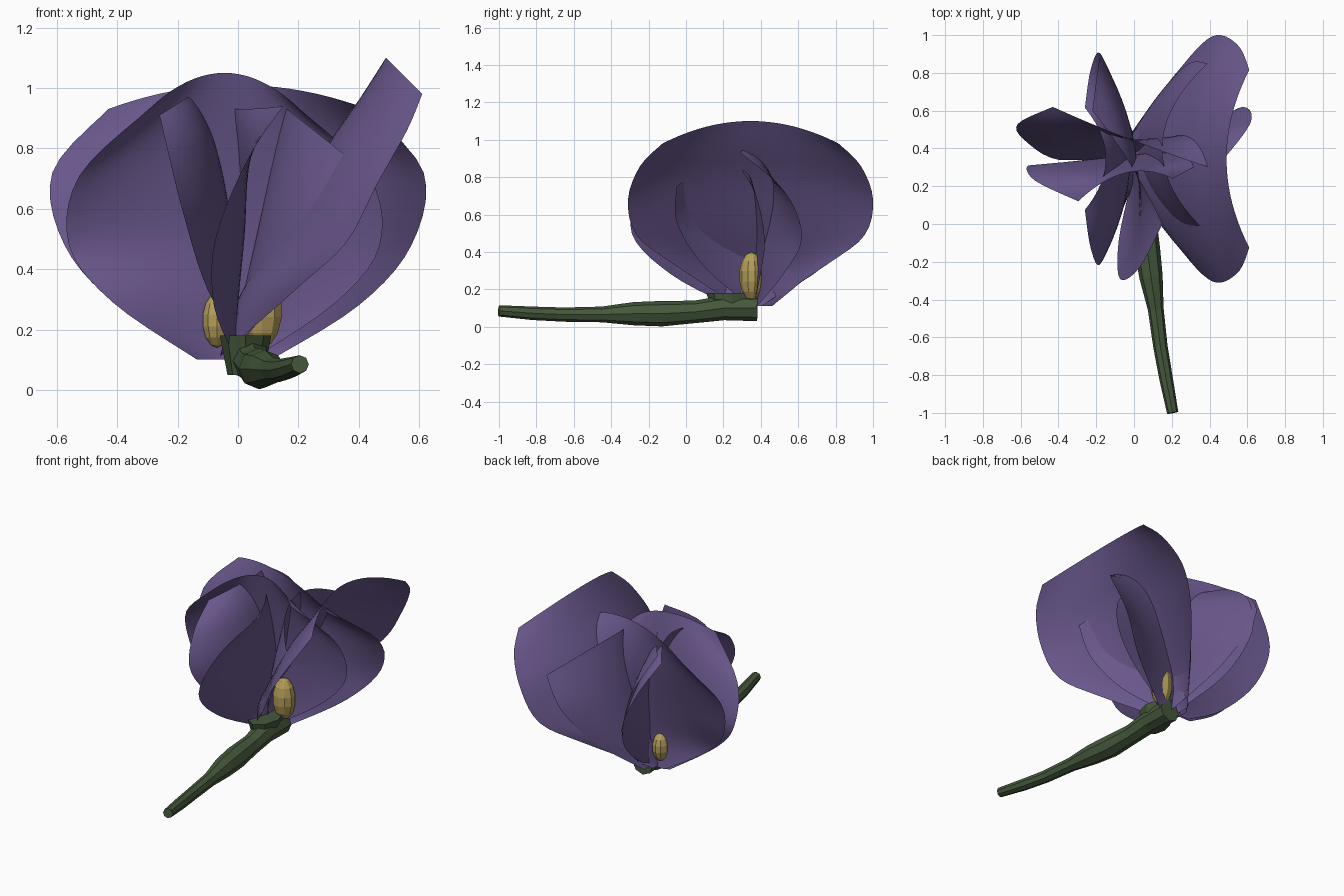
import bpy, bmesh, math
from mathutils import Vector


def material(name, rgb):
    m = bpy.data.materials.new(name)
    m.diffuse_color = (*rgb, 1)
    return m


PURPLE = material("petal_purple", (0.14, 0.095, 0.26))
YELLOW = material("stamen_yellow", (0.46, 0.34, 0.10))
GREEN = material("stem_green", (0.06, 0.10, 0.045))


def spline(rows, s):
    # Catmull-Rom interpolation through the profile rows, s in 0..1
    n = len(rows) - 1
    i = min(int(s * n), n - 1)
    f = s * n - i
    p = [rows[min(max(i + k, 0), n)] for k in (-1, 0, 1, 2)]
    return [0.5 * (2 * b + (c - a) * f + (2 * a - 5 * b + 4 * c - d) * f * f
                   + (3 * b - a - 3 * c + d) * f ** 3) for a, b, c, d in zip(*p)]


def petal(name, origin, angle, rows, nu=20, nv=20):
    # rows: centre outward, centre z, edge outward, edge z, half width, twist
    rows = [tuple(r) + (0,) * (6 - len(r)) for r in rows]
    out = Vector((math.cos(angle), math.sin(angle), 0))
    side = Vector((-out.y, out.x, 0))
    bm = bmesh.new()
    grid = []
    for i in range(nv + 1):
        oc, zc, oe, ze, w, k = spline(rows, i / nv)
        line = []
        for j in range(nu + 1):
            t = 2 * j / nu - 1
            p = Vector((*origin, 0)) + out * (oc + (oe - oc) * t * t + k * t) + side * (w * t)
            p.z = zc + (ze - zc) * t * t
            line.append(bm.verts.new(p))
        grid.append(line)
    for a, b in zip(grid, grid[1:]):
        for j in range(nu):
            bm.faces.new((a[j], a[j + 1], b[j + 1], b[j]))
    for f in bm.faces:
        f.smooth = True
    me = bpy.data.meshes.new(name)
    bm.to_mesh(me)
    bm.free()
    me.materials.append(PURPLE)
    bpy.context.collection.objects.link(bpy.data.objects.new(name, me))


# Large saddle-shaped petals, leaning to the right
petal("right_outer_petal", (0, 0.345), 0, [
    (-0.06, 0.11, -0.06, 0.11, 0.07), (0.0, 0.30, 0.20, 0.34, 0.42),
    (0.13, 0.52, 0.36, 0.49, 0.61), (0.29, 0.80, 0.46, 0.68, 0.655),
    (0.40, 0.96, 0.56, 0.86, 0.59), (0.49, 1.10, 0.61, 0.98, 0.47)])
petal("right_inner_petal", (0, 0.40), 0, [
    (-0.03, 0.11, -0.03, 0.11, 0.06), (0.02, 0.33, 0.15, 0.33, 0.31),
    (0.08, 0.60, 0.29, 0.56, 0.45), (0.15, 0.94, 0.39, 0.75, 0.45)])
# Petals facing left
petal("left_outer_petal", (0, 0.345), math.pi, [
    (-0.03, 0.11, -0.03, 0.11, 0.06), (0.01, 0.33, 0.10, 0.33, 0.36),
    (0.03, 0.60, 0.18, 0.58, 0.56), (0.08, 0.83, 0.23, 0.78, 0.47),
    (0.15, 0.98, 0.26, 0.91, 0.27)])
petal("left_inner_petal", (-0.05, 0.30), math.pi, [
    (-0.04, 0.11, -0.04, 0.11, 0.06), (-0.05, 0.30, 0.06, 0.28, 0.38, -0.03),
    (-0.07, 0.55, 0.075, 0.50, 0.59, -0.05), (-0.06, 0.78, 0.03, 0.76, 0.53, -0.11),
    (-0.04, 0.93, -0.015, 0.94, 0.30, -0.185)])
# Broad back and front petals, twisted along their height
petal("back_petal", (0, 0), math.pi / 2, [
    (0.37, 0.10, 0.37, 0.10, 0.11), (0.375, 0.29, 0.43, 0.28, 0.40, -0.09),
    (0.41, 0.50, 0.53, 0.48, 0.575, -0.09), (0.45, 0.77, 0.53, 0.72, 0.615, 0.0),
    (0.44, 1.01, 0.455, 0.93, 0.43, 0.165)])
petal("front_petal", (-0.045, 0), -math.pi / 2, [
    (-0.36, 0.10, -0.36, 0.10, 0.09), (-0.36, 0.30, -0.34, 0.29, 0.37, -0.06),
    (-0.36, 0.52, -0.365, 0.48, 0.515, -0.055), (-0.32, 0.80, -0.30, 0.71, 0.48, -0.07),
    (-0.27, 1.05, -0.18, 0.93, 0.25, -0.06)])

# Faceted stamens
for name, loc, size in (("stamen_large", (0.08, 0.35, 0.27), (0.07, 0.065, 0.13)),
                        ("stamen_small", (-0.07, 0.35, 0.23), (0.05, 0.06, 0.09))):
    bpy.ops.mesh.primitive_uv_sphere_add(segments=10, ring_count=7, radius=1, location=loc)
    ob = bpy.context.object
    ob.name = name
    ob.scale = size
    ob.data.materials.append(YELLOW)

# Knobbly eight-sided stem
cu = bpy.data.curves.new("stem", "CURVE")
cu.dimensions = "3D"
cu.bevel_depth = 1
cu.bevel_resolution = 2
cu.use_fill_caps = True
path = [(0.205, -1.0, 0.085, 0.030), (0.17, -0.82, 0.072, 0.036), (0.14, -0.65, 0.065, 0.038),
        (0.115, -0.45, 0.066, 0.042), (0.09, -0.28, 0.070, 0.062), (0.07, -0.13, 0.070, 0.068),
        (0.055, 0.05, 0.080, 0.060), (0.045, 0.20, 0.10, 0.065), (0.04, 0.38, 0.10, 0.07)]
sp = cu.splines.new("POLY")
sp.use_smooth = False
sp.points.add(len(path) - 1)
for p, (x, y, z, r) in zip(sp.points, path):
    p.co = (x, y, z, 1)
    p.radius = r
cu.materials.append(GREEN)
bpy.context.collection.objects.link(bpy.data.objects.new("stem", cu))

# Calyx holding the petals
bpy.ops.mesh.primitive_cone_add(vertices=8, radius1=0.06, radius2=0.085, depth=0.13,
                                location=(0.025, 0.245, 0.115))
calyx = bpy.context.object
calyx.name = "calyx"
calyx.scale = (1, 1.6, 1)
calyx.data.materials.append(GREEN)
